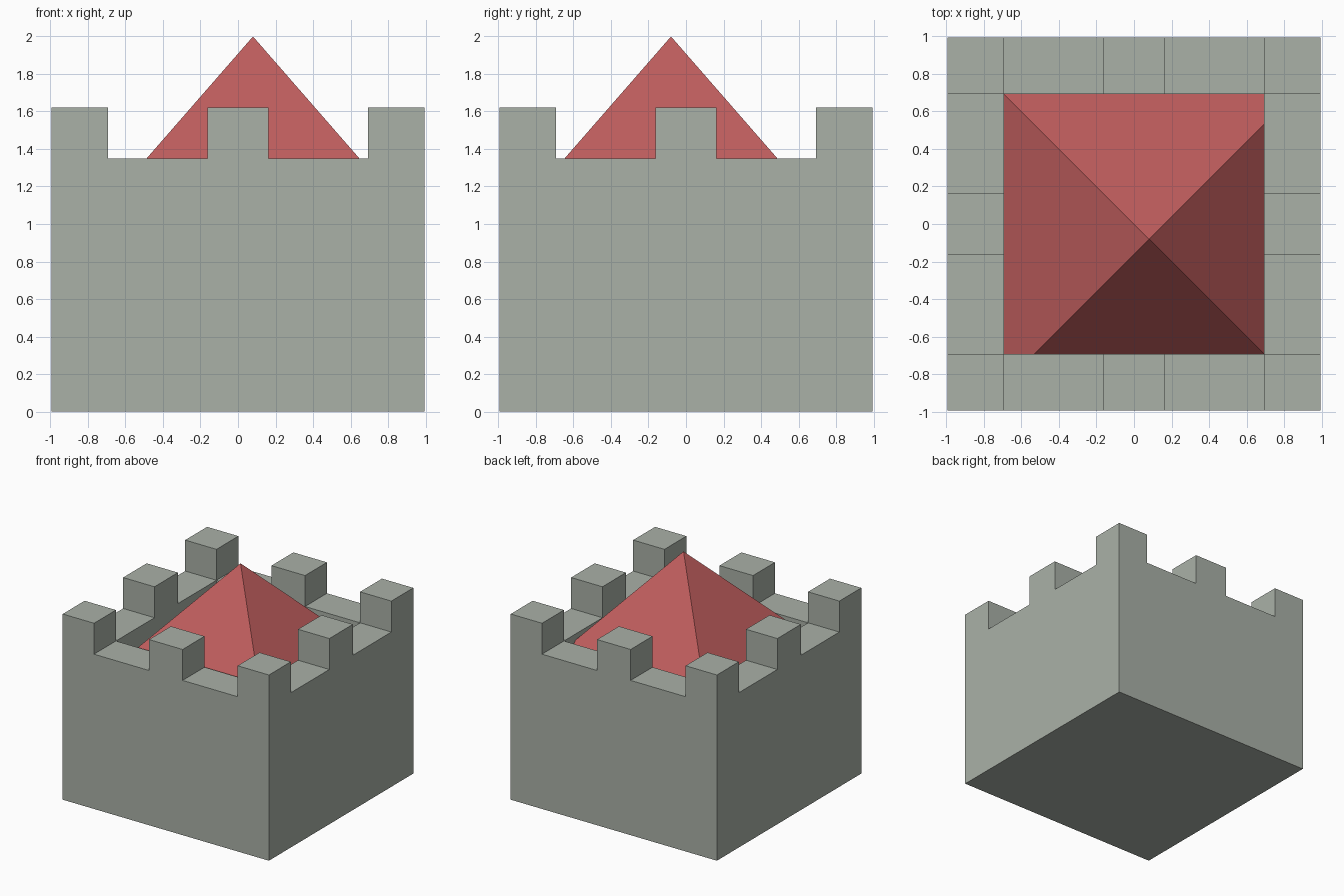
import bpy, bmesh, math

if "Cube" in bpy.data.objects:
    bpy.data.objects.remove(bpy.data.objects["Cube"])

HALF = 0.995          # half width of the tower
INNER = 0.693         # inner face of the walls
MID = 0.162           # half width of the middle merlons
FLOOR, WALL, TOP = 1.10, 1.35, 1.62
APEX = (0.08, -0.08, 2.0)
ROOF_HALF = 0.78      # half width of the roof base, set into the walls


def material(name, rgb):
    mat = bpy.data.materials.new(name)
    mat.diffuse_color = (*rgb, 1)
    mat.use_nodes = True
    mat.node_tree.nodes["Principled BSDF"].inputs["Base Color"].default_value = mat.diffuse_color
    return mat


def add_object(name, bm, mat):
    bmesh.ops.recalc_face_normals(bm, faces=bm.faces[:])
    mesh = bpy.data.meshes.new(name)
    bm.to_mesh(mesh)
    bm.free()
    mesh.materials.append(mat)
    obj = bpy.data.objects.new(name, mesh)
    bpy.context.collection.objects.link(obj)
    return obj


def raise_faces(bm, faces, height):
    """Extrude faces upward and return the new top faces."""
    new = bmesh.ops.extrude_face_region(bm, geom=faces)["geom"]
    bmesh.ops.translate(bm, vec=(0, 0, height),
                        verts=[g for g in new if isinstance(g, bmesh.types.BMVert)])
    return [g for g in new if isinstance(g, bmesh.types.BMFace)]


def reach(face):
    c = face.calc_center_median()
    return abs(c.x), abs(c.y)


# Tower: a 5 x 5 plan, raised to the floor, then the walls, then the merlons
cuts = [-HALF, -INNER, -MID, MID, INNER, HALF]
bm = bmesh.new()
grid = [[bm.verts.new((x, y, 0)) for y in cuts] for x in cuts]
plan = [bm.faces.new((grid[i][j], grid[i + 1][j], grid[i + 1][j + 1], grid[i][j + 1]))
        for i in range(5) for j in range(5)]
floor = raise_faces(bm, plan, FLOOR)
ring = [f for f in floor if max(reach(f)) > INNER]
wall_tops = raise_faces(bm, ring, WALL - FLOOR)
merlons = [f for f in wall_tops
           if all(r > INNER or r < 0.01 for r in reach(f))]
raise_faces(bm, merlons, TOP - WALL)
bmesh.ops.recalc_face_normals(bm, faces=bm.faces[:])
bmesh.ops.dissolve_limit(bm, angle_limit=math.radians(1),
                         verts=bm.verts[:], edges=bm.edges[:])
add_object("battlement_tower", bm, material("stone", (0.40, 0.44, 0.39)))

# Roof: an off-centre pyramid filling the courtyard
bm = bmesh.new()
base = [bm.verts.new((APEX[0] + sx * ROOF_HALF, APEX[1] + sy * ROOF_HALF,
                      APEX[2] - ROOF_HALF * 1.146))
        for sx, sy in ((-1, -1), (1, -1), (1, 1), (-1, 1))]
tip = bm.verts.new(APEX)
bm.faces.new(base)
for k in range(4):
    bm.faces.new((base[k], base[(k + 1) % 4], tip))
add_object("pyramid_roof", bm, material("red_tiles", (0.52, 0.11, 0.11)))
